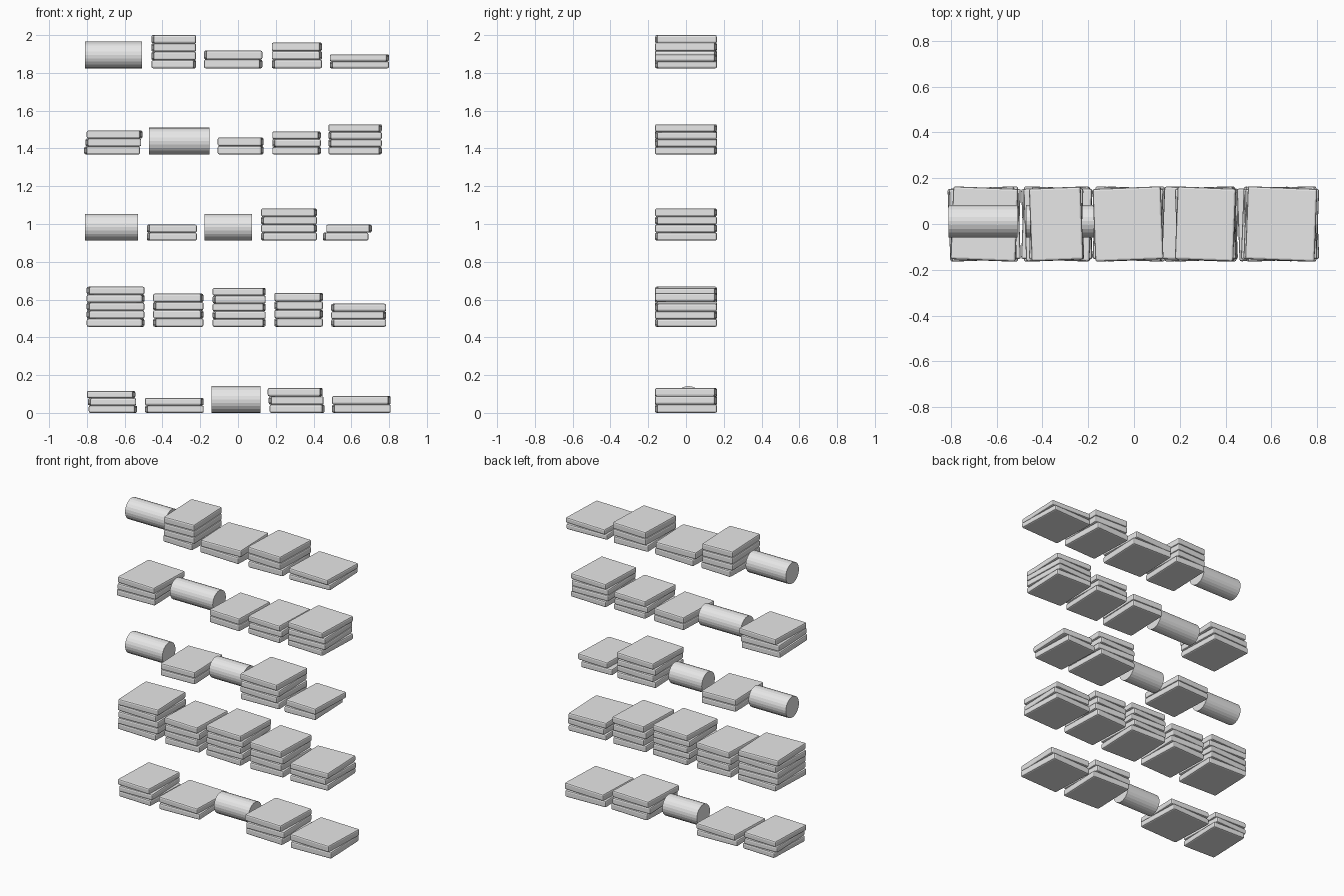
import bpy
import math

cube = bpy.data.objects.get("Cube")
if cube:
    bpy.data.objects.remove(cube, do_unlink=True)

SHELF_STEP = 0.456
TOWEL_DEPTH = 0.318
ROLL_RADIUS = 0.071
TURN = math.radians(2.2)

# One cotton colour for everything
cotton = bpy.data.materials.new("light_grey_cotton")
cotton.use_nodes = True
grey = (0.8, 0.8, 0.8, 1.0)
cotton.diffuse_color = grey
cotton.node_tree.nodes["Principled BSDF"].inputs["Base Color"].default_value = grey


def folded_towel(name, x, z, width, thickness, turn):
    """A flat folded towel with softened edges, resting on z."""
    bpy.ops.mesh.primitive_cube_add(
        size=1, location=(x, 0, z + thickness / 2), rotation=(0, 0, turn))
    towel = bpy.context.object
    towel.name = name
    towel.scale = (width, TOWEL_DEPTH, thickness)
    bpy.ops.object.transform_apply(location=False, rotation=False, scale=True)
    bevel = towel.modifiers.new("soft_edges", "BEVEL")
    bevel.width = 0.009
    bevel.segments = 2
    towel.data.materials.append(cotton)


def towel_stack(name, x, width, height, turns, lean=0.0):
    """Stack one towel per letter, bottom first: L and R give the turn."""
    def build(base):
        count = len(turns)
        thickness = height / count
        for i, side in enumerate(turns):
            shift = lean * (i / (count - 1) - 0.5)
            angle = TURN if side == "L" else -TURN
            folded_towel(f"{name}_towel_{i + 1}", x + shift,
                         base + i * thickness, width, thickness, angle)
    return build


def rolled_towel(name, x, length):
    """A rolled towel lying along the shelf."""
    def build(base):
        bpy.ops.mesh.primitive_cylinder_add(
            vertices=24, radius=ROLL_RADIUS, depth=length,
            location=(x, 0.013, base + ROLL_RADIUS),
            rotation=(0, math.pi / 2, 0))
        roll = bpy.context.object
        roll.name = name
        roll.data.materials.append(cotton)
    return build


# Rows from the lowest to the highest, each listed from right to left
rows = [
    [towel_stack("bottom_row_outer_right", -0.667, 0.245, 0.117, "RLR", -0.01),
     towel_stack("bottom_row_right", -0.337, 0.3, 0.08, "LR"),
     rolled_towel("bottom_row_roll", -0.01, 0.26),
     towel_stack("bottom_row_left", 0.308, 0.28, 0.132, "RLR", -0.01),
     towel_stack("bottom_row_outer_left", 0.653, 0.3, 0.09, "LR")],

    [towel_stack("second_row_outer_right", -0.648, 0.295, 0.212, "RLLRL"),
     towel_stack("second_row_right", -0.316, 0.255, 0.175, "LRLR"),
     towel_stack("second_row_middle", 0.006, 0.27, 0.206, "RLRLR"),
     towel_stack("second_row_left", 0.321, 0.245, 0.18, "LRLR"),
     towel_stack("second_row_outer_left", 0.639, 0.28, 0.122, "LRL")],

    [rolled_towel("third_row_outer_roll", -0.67, 0.28),
     towel_stack("third_row_right", -0.35, 0.254, 0.085, "LL"),
     rolled_towel("third_row_middle_roll", -0.052, 0.25),
     towel_stack("third_row_left", 0.27, 0.285, 0.17, "LRLR"),
     towel_stack("third_row_outer_left", 0.579, 0.23, 0.085, "LR", 0.018)],

    [towel_stack("fourth_row_outer_right", -0.66, 0.284, 0.127, "LLR", 0.013),
     rolled_towel("fourth_row_roll", -0.311, 0.322),
     towel_stack("fourth_row_middle", 0.014, 0.232, 0.09, "RR"),
     towel_stack("fourth_row_left", 0.31, 0.246, 0.122, "RLR"),
     towel_stack("fourth_row_outer_left", 0.62, 0.272, 0.16, "RLLR")],

    [rolled_towel("top_row_roll", -0.659, 0.302),
     towel_stack("top_row_right", -0.34, 0.226, 0.176, "RLLL"),
     towel_stack("top_row_middle", -0.026, 0.298, 0.094, "RL"),
     towel_stack("top_row_left", 0.312, 0.255, 0.137, "LRR"),
     towel_stack("top_row_outer_left", 0.643, 0.303, 0.074, "LR")],
]

for level, row in enumerate(rows):
    for build in row:
        build(level * SHELF_STEP)
